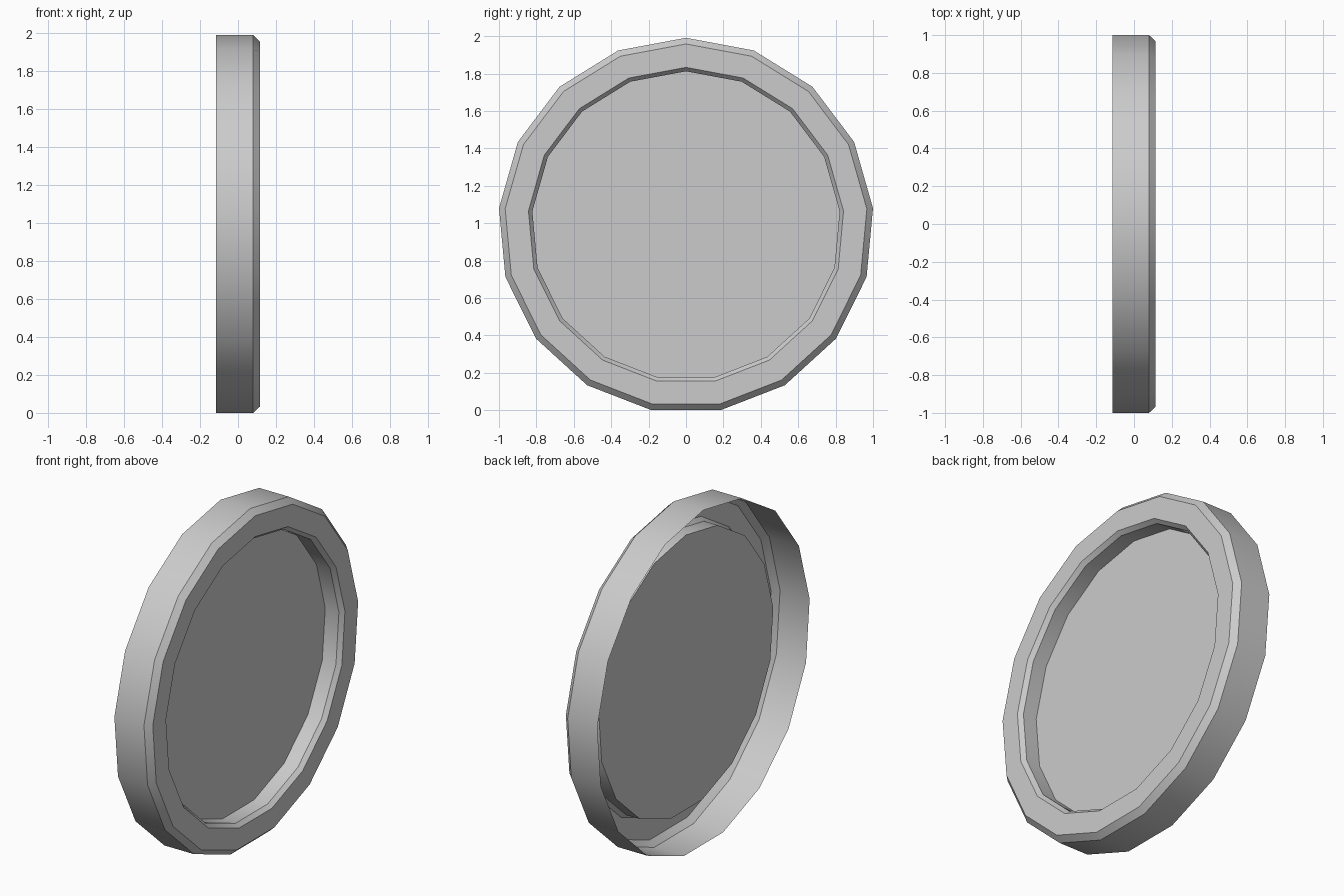
import bpy, bmesh, math

if "Cube" in bpy.data.objects:
    bpy.data.objects.remove(bpy.data.objects["Cube"])

SIDES = 17
CENTRE_Z = 0.987


def ring(bm, x, r):
    """One 17-sided loop around the x axis, with a corner at the top."""
    step = 2 * math.pi / SIDES
    return [bm.verts.new((x, r * math.sin(i * step), CENTRE_Z + r * math.cos(i * step)))
            for i in range(SIDES)]


def finish(bm, name):
    mesh = bpy.data.meshes.new(name)
    bm.to_mesh(mesh)
    bm.free()
    obj = bpy.data.objects.new(name, mesh)
    bpy.context.collection.objects.link(obj)
    bpy.ops.object.select_all(action='DESELECT')
    obj.select_set(True)
    bpy.context.view_layer.objects.active = obj
    bpy.ops.object.shade_smooth_by_angle(angle=math.radians(30))
    return obj


# Rim: outer wall, outer bevel, front band, inner bevel, inner wall (open at the back)
bm = bmesh.new()
profile = [(-0.115, 1.004), (0.08, 1.004), (0.115, 0.971),
           (0.115, 0.846), (0.09, 0.825), (0.0, 0.825)]
loops = [ring(bm, x, r) for x, r in profile]
for a, b in zip(loops, loops[1:]):
    for i in range(SIDES):
        j = (i + 1) % SIDES
        bm.faces.new((a[i], a[j], b[j], b[i]))
finish(bm, "rim")

# Recessed face plate closing the inner wall
bm = bmesh.new()
bm.faces.new(list(reversed(ring(bm, 0.0, 0.825))))
bm.normal_update()
if bm.faces[:][0].normal.x < 0:
    bmesh.ops.reverse_faces(bm, faces=bm.faces[:])
finish(bm, "face_plate")
